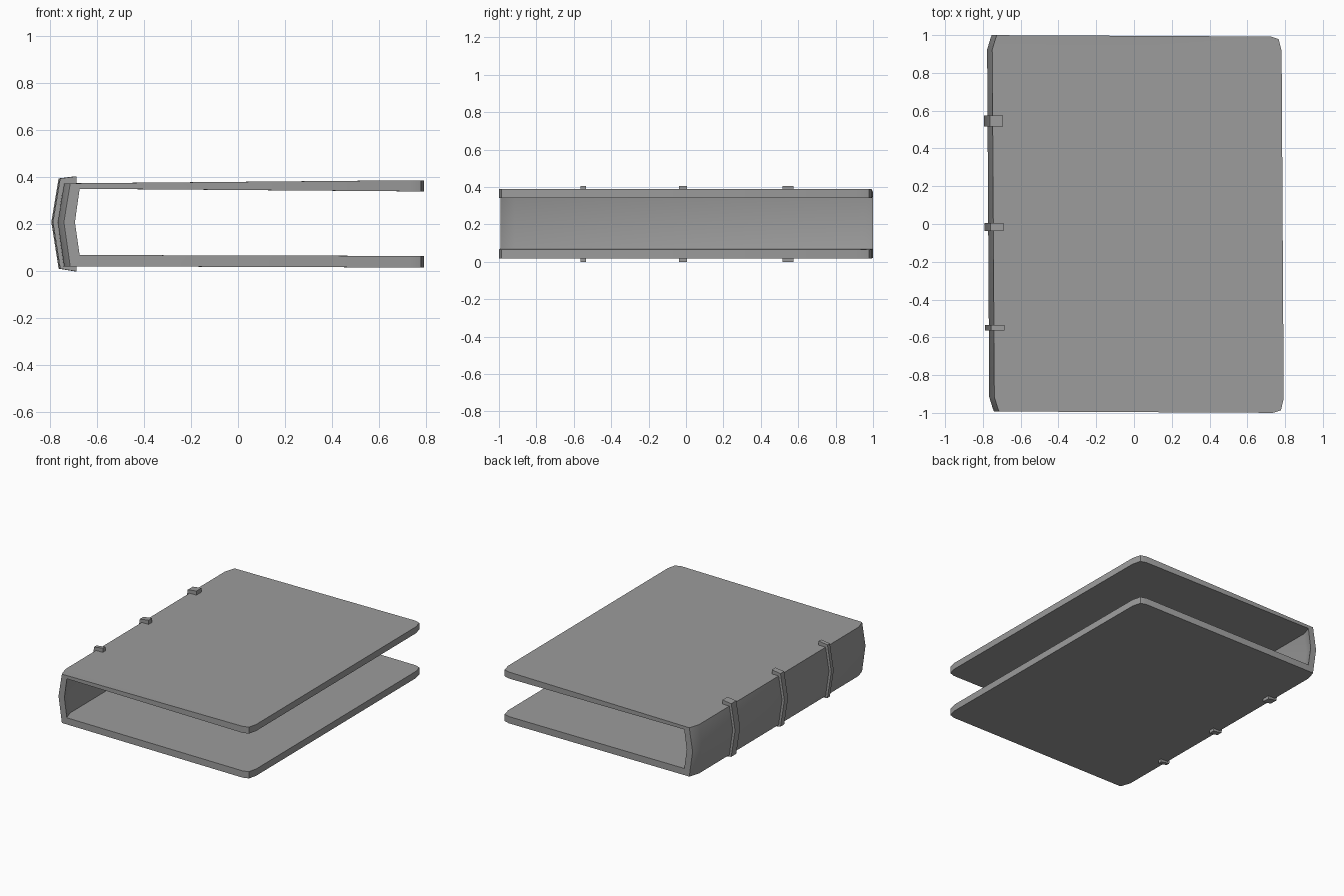
import bpy
import bmesh

if "Cube" in bpy.data.objects:
    bpy.data.objects.remove(bpy.data.objects["Cube"], do_unlink=True)

GREY = (0.33, 0.33, 0.33, 1.0)
grey = bpy.data.materials.new("plain grey")
grey.use_nodes = True
grey.diffuse_color = GREY
grey.node_tree.nodes["Principled BSDF"].inputs["Base Color"].default_value = GREY


def loft(name, sections, angle):
    """Join matching C-shaped (x, z) sections along y, outer half first, then inner half reversed."""
    bm = bmesh.new()
    # slight hand-made skew in plan
    rings = [[bm.verts.new((x - 0.006 * y, y - 0.005 * x, z)) for x, z in pts]
             for y, pts in sections]
    n = len(rings[0])
    for a, b in zip(rings, rings[1:]):
        for i in range(n):
            j = (i + 1) % n
            bm.faces.new((a[i], a[j], b[j], b[i]))
    # end caps as quads between the outer and inner lines
    for ring in (rings[0], rings[-1]):
        for i in range(n // 2 - 1):
            bm.faces.new((ring[i], ring[i + 1], ring[n - 2 - i], ring[n - 1 - i]))
    bmesh.ops.recalc_face_normals(bm, faces=bm.faces)
    mesh = bpy.data.meshes.new(name)
    bm.to_mesh(mesh)
    bm.free()
    mesh.materials.append(grey)
    obj = bpy.data.objects.new(name, mesh)
    bpy.context.collection.objects.link(obj)
    bpy.ops.object.select_all(action='DESELECT')
    obj.select_set(True)
    bpy.context.view_layer.objects.active = obj
    bpy.ops.object.shade_smooth_by_angle(angle=angle)
    return obj


def cover_section(far, shift):
    """Two boards and a bowed spine; far is the free edge, shift moves the spine inward."""
    outer = [(far, 0.388), (-0.745 + shift, 0.375), (-0.772 + shift, 0.21),
             (-0.745 + shift, 0.022), (far, 0.017)]
    inner = [(far, 0.066), (-0.705 + shift, 0.070), (-0.725 + shift, 0.21),
             (-0.705 + shift, 0.352), (far, 0.341)]
    return outer + inner


# Cover: clipped corners at the free edge and a spine tapered at both ends
half = [(0.996, 0.73, 0.025), (0.982, 0.772, 0.019), (0.92, 0.787, 0.0)]
stations = [(-y, f, s) for y, f, s in half] + half[::-1]
loft("book_cover", [(y, cover_section(f, s)) for y, f, s in stations], 0.52)

# Raised bands wrapped round the spine
band = [(-0.69, 0.405), (-0.76, 0.396), (-0.791, 0.21), (-0.76, 0.012), (-0.69, 0.0),
        (-0.69, 0.030), (-0.735, 0.032), (-0.757, 0.21), (-0.735, 0.366), (-0.69, 0.368)]
for name, y, width in (("front_spine_band", -0.553, 0.028),
                       ("middle_spine_band", -0.019, 0.042),
                       ("back_spine_band", 0.541, 0.058)):
    loft(name, [(y - width / 2, band), (y + width / 2, band)], 0.4)
